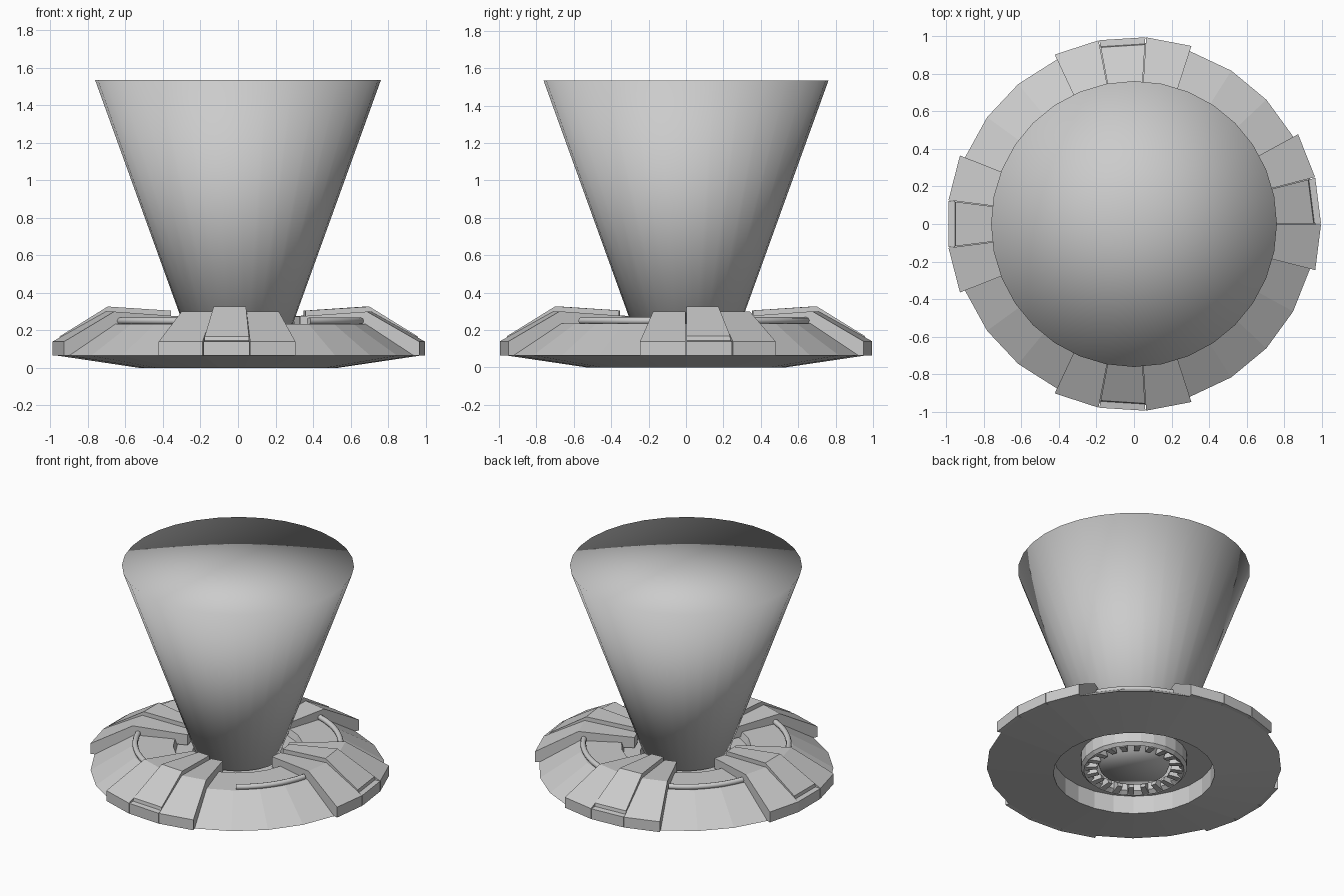
import bpy, bmesh
from math import radians, cos, sin, pi

if "Cube" in bpy.data.objects:
    bpy.data.objects.remove(bpy.data.objects["Cube"])

STEP = 360 / 25  # the base has 25 sides


def sweep(name, profile, a0=0.0, a1=360.0, steps=25, smooth=False):
    """Sweep a closed (radius, height) profile around z between two angles."""
    bm = bmesh.new()
    full = abs(a1 - a0 - 360) < 1e-6
    rings = []
    for i in range(steps if full else steps + 1):
        a = radians(a0 + (a1 - a0) * i / steps)
        rings.append([bm.verts.new((r * cos(a), r * sin(a), z)) for r, z in profile])
    n = len(profile)
    for i in range(steps):
        p, q = rings[i], rings[(i + 1) % len(rings)]
        for j in range(n):
            k = (j + 1) % n
            bm.faces.new((p[j], p[k], q[k], q[j]))
    if not full:
        bm.faces.new(rings[0])
        bm.faces.new(rings[-1])
    bmesh.ops.recalc_face_normals(bm, faces=bm.faces)
    return finish(name, bm, smooth)


def finish(name, bm, smooth=False):
    me = bpy.data.meshes.new(name)
    for f in bm.faces:
        f.smooth = smooth
    bm.to_mesh(me)
    bm.free()
    ob = bpy.data.objects.new(name, me)
    bpy.context.collection.objects.link(ob)
    return ob


# Faceted base dish, hollow below and stepped down around the beam
sweep("base_dish", [(0.53, 0), (0.968, 0.065), (0.70, 0.235), (0.425, 0.235),
                    (0.41, 0.19), (0.30, 0.19), (0.30, 0.13), (0.53, 0.13)])

# Four clusters of three armour blocks, the middle one raised
side = [(0.94, 0.065), (0.997, 0.065), (0.997, 0.14), (0.71, 0.30),
        (0.34, 0.275), (0.34, 0.20), (0.68, 0.20)]
middle = [(0.94, 0.065), (0.997, 0.065), (0.997, 0.14), (0.962, 0.145), (0.958, 0.168),
          (0.70, 0.327), (0.36, 0.305), (0.36, 0.20), (0.68, 0.20)]
for c, first in enumerate((-1, 5, 11, 17)):
    for k in range(3):
        a = (first + k) * STEP
        sweep(f"armour_block_{c}_{k}", middle if k == 1 else side,
              a + 0.12, a + STEP - 0.12, 1)

# Curved pipes lying on the rim between clusters
pipe = [(0.675 + 0.019 * cos(2 * pi * i / 8), 0.25 + 0.019 * sin(2 * pi * i / 8))
        for i in range(8)]
for i, (a0, a1) in enumerate(((29, 72), (115.4, 158.2), (201.8, 244.6), (304, 345))):
    ob = sweep(f"rim_pipe_{i}", pipe, a0, a1, 8, True)
    bpy.context.view_layer.objects.active = ob
    ob.select_set(True)
    bpy.ops.object.shade_smooth_by_angle(angle=radians(50))
    ob.select_set(False)

# Toothed emitter ring hanging inside the hollow
sweep("emitter_ring", [(0.33, 0.02), (0.35, 0.04), (0.35, 0.19), (0.30, 0.19), (0.30, 0.04)])
for i in range(20):
    a = i * 18
    sweep(f"emitter_tooth_{i}", [(0.24, 0.03), (0.32, 0.02), (0.32, 0.10), (0.25, 0.06)],
          a - 4, a + 4, 1)

# Projected beam: capped cone, smooth all over
bm = bmesh.new()
bmesh.ops.create_cone(bm, cap_ends=True, cap_tris=True, segments=32,
                      radius1=0.222, radius2=0.762, depth=1.495)
bmesh.ops.translate(bm, verts=bm.verts, vec=(0, 0, 0.04 + 1.495 / 2))
finish("beam_cone", bm, True)
